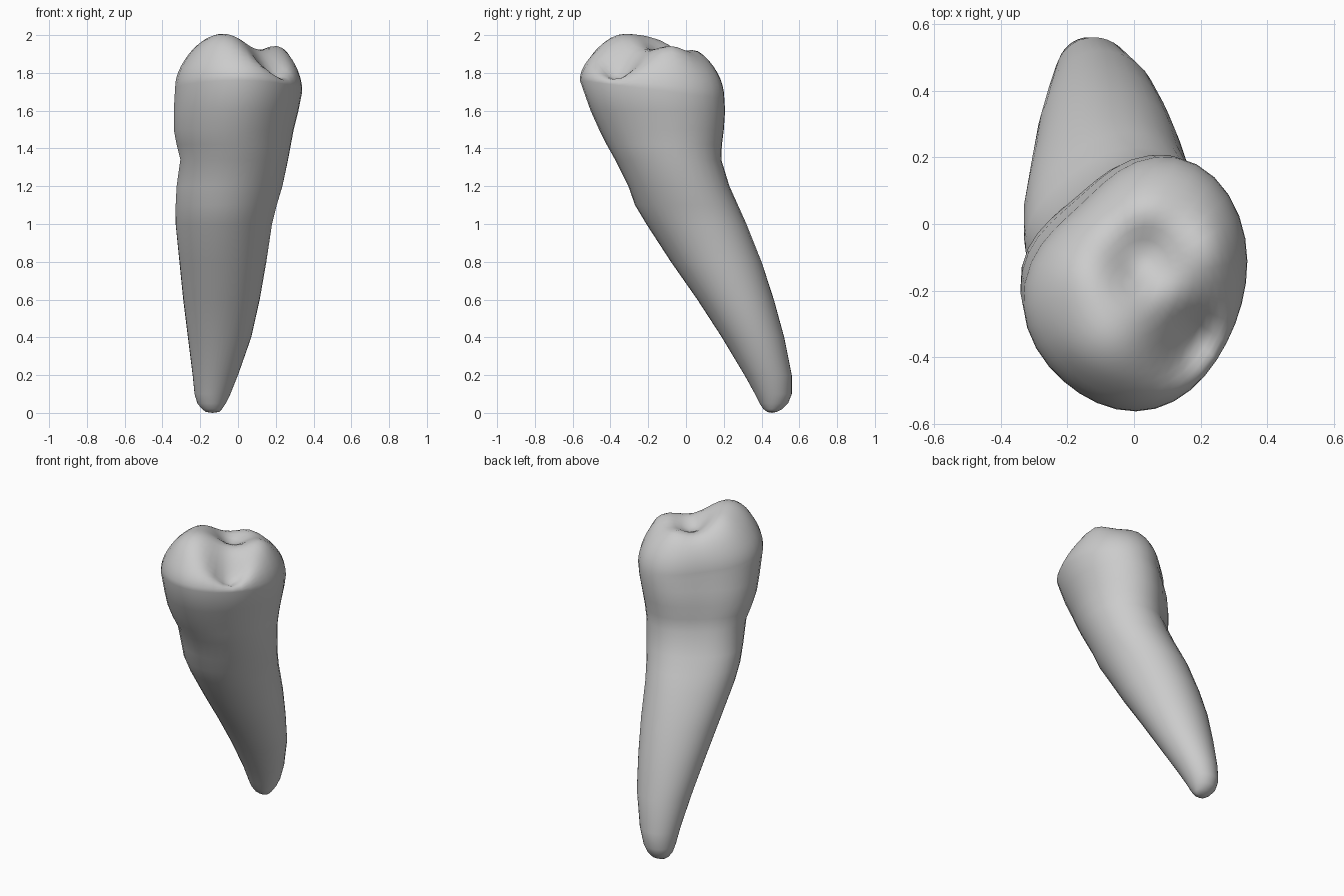
import bpy, bmesh, math

if "Cube" in bpy.data.objects:
    bpy.data.objects.remove(bpy.data.objects["Cube"], do_unlink=True)

SIDES = 36
CAP_RINGS = 14

# Slice heights with x and y limits, from the root tip to the crown's belly
SLICES = [
    (.005, -.17, -.10, .43, .48), (.02, -.19, -.085, .41, .51),
    (.05, -.215, -.065, .39, .54), (.1, -.23, -.04, .365, .56),
    (.2, -.24, 0, .31, .56), (.4, -.265, .07, .19, .52),
    (.6, -.29, .115, .06, .465), (.8, -.31, .15, -.08, .40),
    (1, -.33, .18, -.21, .32), (1.1, -.33, .205, -.27, .275),
    (1.2, -.325, .235, -.305, .23), (1.34, -.305, .265, -.375, .187),
    (1.42, -.325, .28, -.42, .19), (1.5, -.34, .295, -.46, .20),
    (1.6, -.34, .32, -.505, .207),
]
BELLY = (1.71, -.333, .34, -.562, .203)

# Chewing surface bumps: x, y, radius, height
BUMPS = [
    (-.09, -.36, .16, .075), (-.15, -.15, .13, .04),
    (.24, -.07, .10, .045), (.02, -.10, .10, -.075),
    (.19, -.36, .11, -.13), (.04, .05, .08, .02),
]


def outline(crown):
    """Unit cross-section: round for the root, lopsided for the crown."""
    pts = []
    for i in range(SIDES):
        t = math.tau * i / SIDES
        r = 1 + crown * (.037 * math.cos(t) - .026 * math.sin(t) + .09 * math.sin(2 * t)
                         - .044 * math.cos(3 * t) + .013 * math.cos(4 * t))
        pts.append((r * math.cos(t), r * math.sin(t)))
    return pts


def fit(pts, x0, x1, y0, y1):
    """Stretch an outline to the given limits."""
    def span(vals, a, b):
        lo, hi = min(vals), max(vals)
        return [a + (v - lo) / (hi - lo) * (b - a) for v in vals]
    return list(zip(span([p[0] for p in pts], x0, x1), span([p[1] for p in pts], y0, y1)))


def cap_height(x, y, s, rim):
    """Domed top with cusps, central pit and front groove."""
    dome = math.sqrt(max(0, 1 - s ** 2.6))
    z = rim + (1.945 - rim) * dome
    for bx, by, radius, height in BUMPS:
        d = ((x - bx) ** 2 + (y - by) ** 2) / radius ** 2
        z += height * math.exp(-d) * min(1, dome * 1.4)
    return z


bm = bmesh.new()
rings = []

# Root and lower crown
for z, *limits in SLICES:
    crown = min(1, max(0, (z - .6) / .9))
    rings.append([bm.verts.new((x, y, z)) for x, y in fit(outline(crown), *limits)])

# Rounded crown top
belly = fit(outline(1), *BELLY[1:])
cx, cy = 0, -.17
for k in range(CAP_RINGS):
    s = math.cos(k / CAP_RINGS * math.pi / 2)
    ring = []
    for bx, by in belly:
        x, y = cx + (bx - cx) * s, cy + (by - cy) * s
        rim = BELLY[0] - .13 * (by - cy)
        ring.append(bm.verts.new((x, y, cap_height(x, y, s, rim))))
    rings.append(ring)

# Skin between the rings and close both ends
for low, high in zip(rings, rings[1:]):
    for i in range(SIDES):
        j = (i + 1) % SIDES
        bm.faces.new((low[i], low[j], high[j], high[i]))
tip = bm.verts.new((-.135, .455, 0))
centre = bm.verts.new((cx, cy, cap_height(cx, cy, 0, BELLY[0])))
for i in range(SIDES):
    j = (i + 1) % SIDES
    bm.faces.new((rings[0][j], rings[0][i], tip))
    bm.faces.new((rings[-1][i], rings[-1][j], centre))

mesh = bpy.data.meshes.new("tooth")
bm.to_mesh(mesh)
bm.free()
mesh.polygons.foreach_set("use_smooth", [True] * len(mesh.polygons))
tooth = bpy.data.objects.new("tooth", mesh)
bpy.context.collection.objects.link(tooth)

# Plain grey enamel
mat = bpy.data.materials.new("grey_enamel")
mat.use_nodes = True
colour = (.6, .6, .6, 1)
mat.diffuse_color = colour
mat.node_tree.nodes["Principled BSDF"].inputs["Base Color"].default_value = colour
mesh.materials.append(mat)
